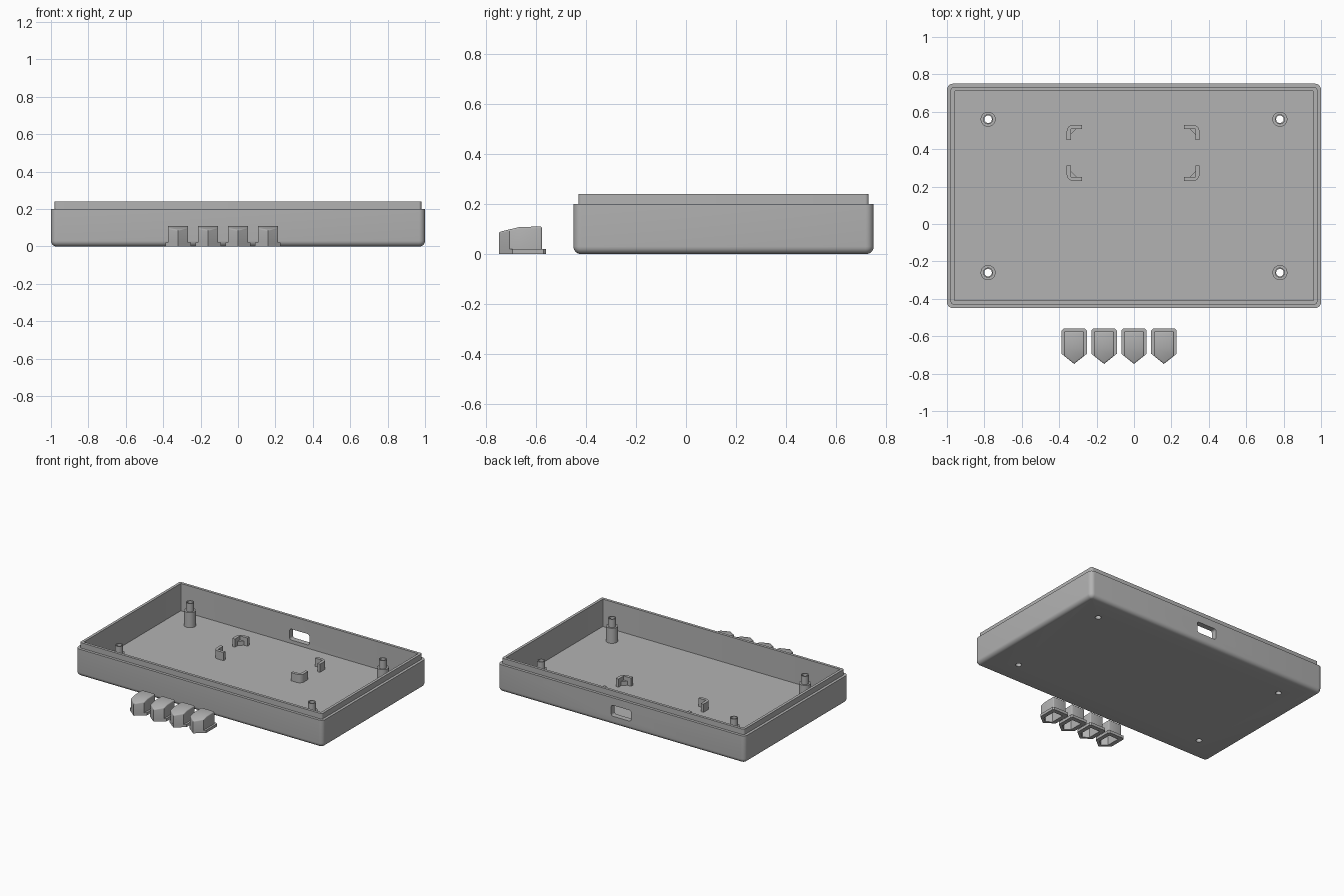
import bpy, bmesh, math

if "Cube" in bpy.data.objects:
    bpy.data.objects.remove(bpy.data.objects["Cube"])

grey = bpy.data.materials.new("plain grey")
grey.diffuse_color = (0.45, 0.45, 0.45, 1)
grey.use_nodes = True
grey.node_tree.nodes["Principled BSDF"].inputs["Base Color"].default_value = grey.diffuse_color


def make(name, bm, smooth=True):
    bmesh.ops.recalc_face_normals(bm, faces=bm.faces)
    me = bpy.data.meshes.new(name)
    bm.to_mesh(me)
    bm.free()
    me.materials.append(grey)
    ob = bpy.data.objects.new(name, me)
    bpy.context.collection.objects.link(ob)
    if smooth:
        shade(ob)
    return ob


def shade(ob):
    bpy.ops.object.select_all(action='DESELECT')
    ob.select_set(True)
    bpy.context.view_layer.objects.active = ob
    bpy.ops.object.shade_smooth_by_angle(angle=math.radians(35))


def loft(rings, caps=True, closed=False):
    """Skin equal-length point rings into one surface."""
    bm = bmesh.new()
    rows = [[bm.verts.new(p) for p in r] for r in rings]
    pairs = list(zip(rows, rows[1:])) + ([(rows[-1], rows[0])] if closed else [])
    for a, b in pairs:
        for i in range(len(a)):
            j = (i + 1) % len(a)
            bm.faces.new((a[i], a[j], b[j], b[i]))
    if caps:
        bm.faces.new(rows[0])
        bm.faces.new(rows[-1])
    return bm


def rounded(cx, cy, hx, hy, r, z, seg=6):
    """Rounded rectangle ring at height z."""
    pts = []
    for k, (sx, sy) in enumerate(((1, 1), (-1, 1), (-1, -1), (1, -1))):
        for s in range(seg + 1):
            a = math.pi / 2 * (k + s / seg)
            pts.append((cx + sx * (hx - r) + r * math.cos(a),
                        cy + sy * (hy - r) + r * math.sin(a), z))
    return pts


def circle(r, z, n=32):
    return [(r * math.cos(2 * math.pi * i / n), r * math.sin(2 * math.pi * i / n), z)
            for i in range(n)]


def prism(outline, z0, z1):
    return loft([[(x, y, z0) for x, y in outline], [(x, y, z1) for x, y in outline]])


def finish(ob):
    """Apply modifiers."""
    dg = bpy.context.evaluated_depsgraph_get()
    me = bpy.data.meshes.new_from_object(ob.evaluated_get(dg))
    ob.modifiers.clear()
    ob.data = me
    shade(ob)


def cut(ob, cutters):
    for c in cutters:
        m = ob.modifiers.new("cut", 'BOOLEAN')
        m.operation, m.solver, m.object = 'DIFFERENCE', 'EXACT', c
    finish(ob)


def remove(obs):
    for c in obs:
        bpy.data.objects.remove(c)


# Tray: rounded bottom edge, stepped lip, inner wall and floor
FLOOR = 0.04
steps = [(0.03 * (1 - math.sin(a)), 0.03 * (1 - math.cos(a)))
         for a in [math.pi / 2 * i / 6 for i in range(7)]]
rings = [rounded(0, 0.15, 1 - d, 0.6 - d, 0.032 - d * 0.9, z) for d, z in steps]
for d, z, r in ((0, 0.2, 0.032), (0.02, 0.2, 0.014), (0.02, 0.24, 0.014),
                (0.04, 0.24, 0.004), (0.04, FLOOR, 0.004)):
    rings.append(rounded(0, 0.15, 1 - d, 0.6 - d, r, z))
tray = make("tray", loft(rings))

# Cutters: port slot in the rear wall and four screw holes
post_spots = [(x, y) for x in (-0.78, 0.78) for y in (-0.26, 0.56)]
slot = make("slot_cutter", loft([[(x, y, z + 0.105) for x, z, _ in rounded(0, 0, 0.08, 0.04, 0.015, 0)]
                                 for y in (0.6, 0.85)]), False)
cutters = [slot]
for x, y in post_spots:
    c = make("hole_cutter", loft([circle(0.02, -0.1), circle(0.02, 0.1)]), False)
    c.location = (x, y, 0)
    cutters.append(c)
bpy.context.view_layer.update()
cut(tray, cutters)
remove(cutters)

# Hollow stepped screw posts
for x, y in post_spots:
    prof = ((0.02, FLOOR), (0.04, FLOOR), (0.04, 0.15), (0.027, 0.15), (0.027, 0.21), (0.02, 0.21))
    p = make("screw_post", loft([circle(r, z) for r, z in prof], False, True))
    p.location = (x, y, 0)

# Corner brackets with a low gusset in each inner corner
for sx in (-1, 1):
    for sy in (-1, 1):
        def place(x, y):
            return (-0.005 + sx * (0.355 - x), 0.38 + sy * (0.15 - y))
        L, T, R = 0.082, 0.022, 0.035
        arc = [(R - R * math.cos(a), R - R * math.sin(a))
               for a in [math.pi / 2 * i / 6 for i in range(7)]]
        pts = [(0, L)] + arc + [(L, 0), (L, T), (T, T), (T, L)]
        make("corner_bracket", prism([place(*p) for p in pts], FLOOR, 0.1))
        make("bracket_gusset", prism([place(*p) for p in ((T, T), (T + 0.03, T), (T, T + 0.03))],
                                     FLOOR, 0.07))

# Four pointed button caps: sloped body, base flange, hollow underside
for cx in (-0.32, -0.16, 0.0, 0.16):
    w = 0.054
    outline = [(-w, -0.575), (-w, -0.665), (-w, -0.705), (0, -0.748), (w, -0.705),
               (w, -0.665), (w, -0.575)]

    def top(y):
        return 0.11 if y > -0.6 else 0.108 + min(0, (y + 0.665) * 0.24)
    bm = bmesh.new()
    lo = [bm.verts.new((cx + x, y, 0.02)) for x, y in outline]
    hi = [bm.verts.new((cx + x, y, top(y))) for x, y in outline]
    for i in range(7):
        j = (i + 1) % 7
        bm.faces.new((lo[i], lo[j], hi[j], hi[i]))
    bm.faces.new(lo)
    bm.faces.new((hi[0], hi[1], hi[5], hi[6]))
    bm.faces.new(hi[1:6])
    edges = [e for e in bm.edges if (e.verts[0] in hi and e.verts[1] in hi
                                     and {e.verts[0], e.verts[1]} != {hi[1], hi[5]})
             or {e.verts[0], e.verts[1]} in ({lo[0], hi[0]}, {lo[6], hi[6]})]
    bmesh.ops.bevel(bm, geom=edges, offset=0.007, segments=3, profile=0.5, affect='EDGES')
    body = make("button_cap", bm)

    f = [(-0.068, -0.57), (-0.068, -0.694), (0, -0.748), (0.068, -0.694), (0.068, -0.57),
         (0.058, -0.56), (-0.058, -0.56)]
    flange = make("button_flange", prism([(cx + x, y) for x, y in f], 0, 0.02))

    h = [(-0.038, -0.592), (-0.038, -0.693), (0, -0.723), (0.038, -0.693), (0.038, -0.592)]
    hollow = make("hollow_cutter", prism([(cx + x, y) for x, y in h], -0.05, 0.075), False)
    cut(body, [hollow])
    cut(flange, [hollow])
    remove([hollow])
